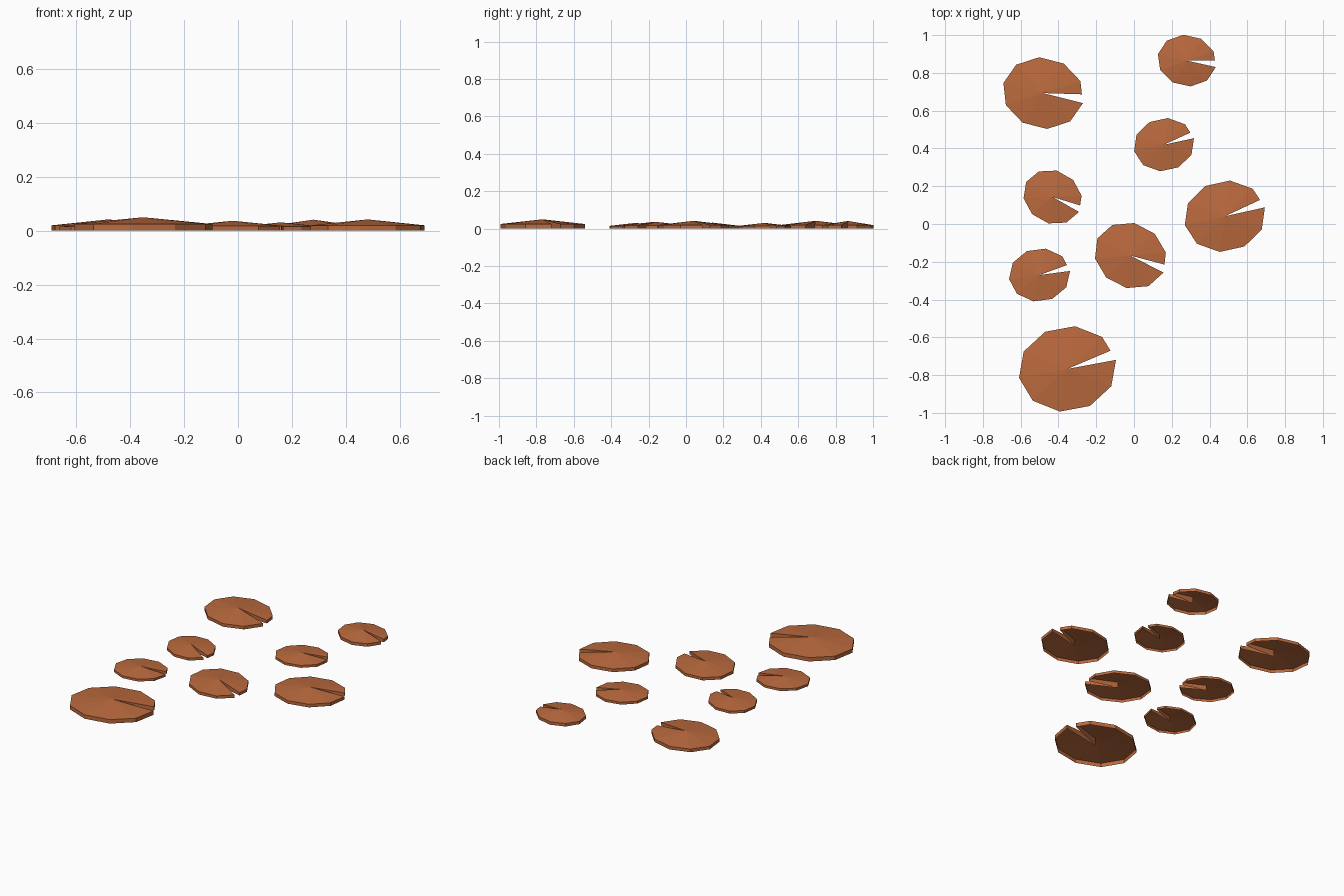
import bpy, bmesh, math

if "Cube" in bpy.data.objects:
    bpy.data.objects.remove(bpy.data.objects["Cube"])

mat = bpy.data.materials.new("copper_orange")
mat.diffuse_color = (0.5, 0.145, 0.048, 1)
mat.use_nodes = True
mat.node_tree.nodes["Principled BSDF"].inputs["Base Color"].default_value = mat.diffuse_color

SIDES = 10
NOTCH = 0.4      # share of the first rim edge removed by the notch


def lily_pad(name, x, y, radius, turn, rim, apex):
    """Oval ten-sided pad: shallow cone top, upright rim, wedge notch, open below."""
    ca, sa = math.cos(math.radians(turn)), math.sin(math.radians(turn))
    pts = []
    for i in range(SIDES + 1):
        t = 2 * math.pi * i / SIDES
        pts.append((radius * math.cos(t), radius * 0.865 * math.sin(t)))
    # move the first point along its edge to open the notch
    (x0, y0), (x1, y1) = pts[0], pts[1]
    pts[0] = (x0 + (x1 - x0) * NOTCH, y0 + (y1 - y0) * NOTCH)

    bm = bmesh.new()

    def vert(p, z):
        return bm.verts.new((x + p[0] * ca - p[1] * sa, y + p[0] * sa + p[1] * ca, z))

    low = [vert(p, 0) for p in pts]
    high = [vert(p, rim) for p in pts]
    tip, foot = vert((0, 0), apex), vert((0, 0), 0)
    # cone top and rim wall
    for i in range(SIDES):
        bm.faces.new((tip, high[i], high[i + 1]))
        bm.faces.new((low[i], low[i + 1], high[i + 1], high[i]))
    # notch walls
    bm.faces.new((foot, low[0], high[0], tip))
    bm.faces.new((low[-1], foot, tip, high[-1]))

    mesh = bpy.data.meshes.new(name)
    bm.to_mesh(mesh)
    bm.free()
    mesh.materials.append(mat)
    bpy.context.collection.objects.link(bpy.data.objects.new(name, mesh))


# name, x, y, half length, turn, rim height, centre height
for pad in (
    ("pad_back_left", -0.481, 0.693, 0.217, -14.2, 0.020, 0.042),
    ("pad_back_right", 0.280, 0.865, 0.157, -12.6, 0.019, 0.041),
    ("pad_front_large", -0.352, -0.767, 0.261, 10.5, 0.025, 0.050),
    ("pad_inner_right", 0.159, 0.420, 0.162, 12.2, 0.015, 0.031),
    ("pad_centre", -0.019, -0.167, 0.197, -27.3, 0.018, 0.037),
    ("pad_inner_left", -0.431, 0.143, 0.161, -29.5, 0.016, 0.032),
    ("pad_left", -0.500, -0.270, 0.163, 7.5, 0.015, 0.031),
    ("pad_right", 0.481, 0.041, 0.217, 12.5, 0.020, 0.042),
):
    lily_pad(*pad)
